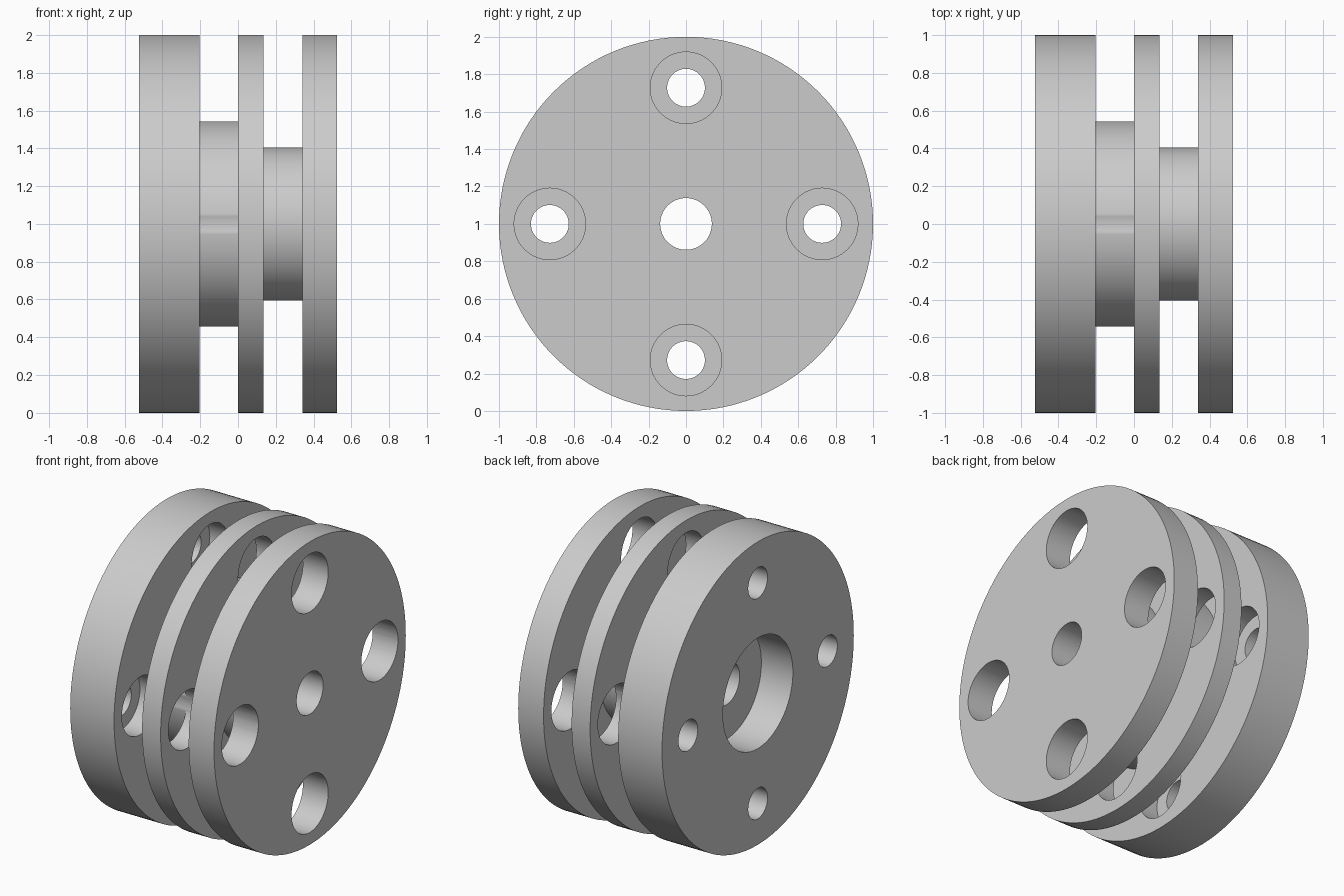
import bpy, bmesh, math
from mathutils import Matrix

cube = bpy.data.objects.get("Cube")
if cube:
    bpy.data.objects.remove(cube, do_unlink=True)

grey = bpy.data.materials.new("plain_grey")
grey.use_nodes = True
colour = (0.6, 0.6, 0.6, 1)
grey.diffuse_color = colour
grey.node_tree.nodes["Principled BSDF"].inputs["Base Color"].default_value = colour


def lathe(name, profile, segments, closed):
    """Turn an (x, radius) profile around the x axis."""
    bm = bmesh.new()
    verts = [bm.verts.new((x, 0, r)) for x, r in profile]
    pairs = list(zip(verts, verts[1:]))
    if closed:
        pairs.append((verts[-1], verts[0]))
    edges = [bm.edges.new(p) for p in pairs]
    bmesh.ops.spin(bm, geom=verts + edges, cent=(0, 0, 0), axis=(1, 0, 0),
                   angle=math.tau, steps=segments, use_merge=False)
    bmesh.ops.remove_doubles(bm, verts=bm.verts, dist=1e-4)
    bmesh.ops.recalc_face_normals(bm, faces=bm.faces)
    mesh = bpy.data.meshes.new(name)
    bm.to_mesh(mesh)
    bm.free()
    mesh.materials.append(grey)
    obj = bpy.data.objects.new(name, mesh)
    bpy.context.collection.objects.link(obj)
    return obj


END = 0.525
BORE, RECESS, FLOOR = 0.138, 0.365, -0.295

# Three flanges and two necks, with a recessed centre bore
sections = [(-END, -0.205, 1), (-0.205, 0, 0.545), (0, 0.135, 1),
            (0.135, 0.34, 0.405), (0.34, END, 1)]
outer = [(x, r) for a, b, r in sections for x in (a, b)]
inner = [(END, BORE), (FLOOR, BORE), (FLOOR, RECESS), (-END, RECESS)]
body = lathe("flanged_hub", outer + inner, 128, True)
body.location.z = 1

# Stepped bolt holes: wide from the thin flange, narrow through the thick one
STEP, OVER = -0.34, 0.7
hole = [(-OVER, 0), (-OVER, 0.101), (STEP, 0.101),
        (STEP, 0.191), (OVER, 0.191), (OVER, 0)]
for i in range(4):
    cutter = lathe("bolt_hole_cutter", hole, 64, False)
    cutter.data.transform(Matrix.Rotation(i * math.pi / 2, 4, 'X')
                          @ Matrix.Translation((0, 0, 0.728)))
    cutter.location.z = 1
    cutter.hide_render = True
    cutter.hide_viewport = False
    bpy.context.view_layer.objects.active = body
    cut = body.modifiers.new("bolt_hole", 'BOOLEAN')
    cut.operation = 'DIFFERENCE'
    cut.solver = 'EXACT'
    cut.object = cutter
    bpy.context.view_layer.update()
    bpy.ops.object.modifier_apply(modifier=cut.name)
    bpy.data.objects.remove(cutter, do_unlink=True)

# Smooth rims with crisp edges
for o in bpy.context.selected_objects:
    o.select_set(False)
body.select_set(True)
bpy.context.view_layer.objects.active = body
bpy.ops.object.shade_smooth_by_angle(angle=math.radians(30))
